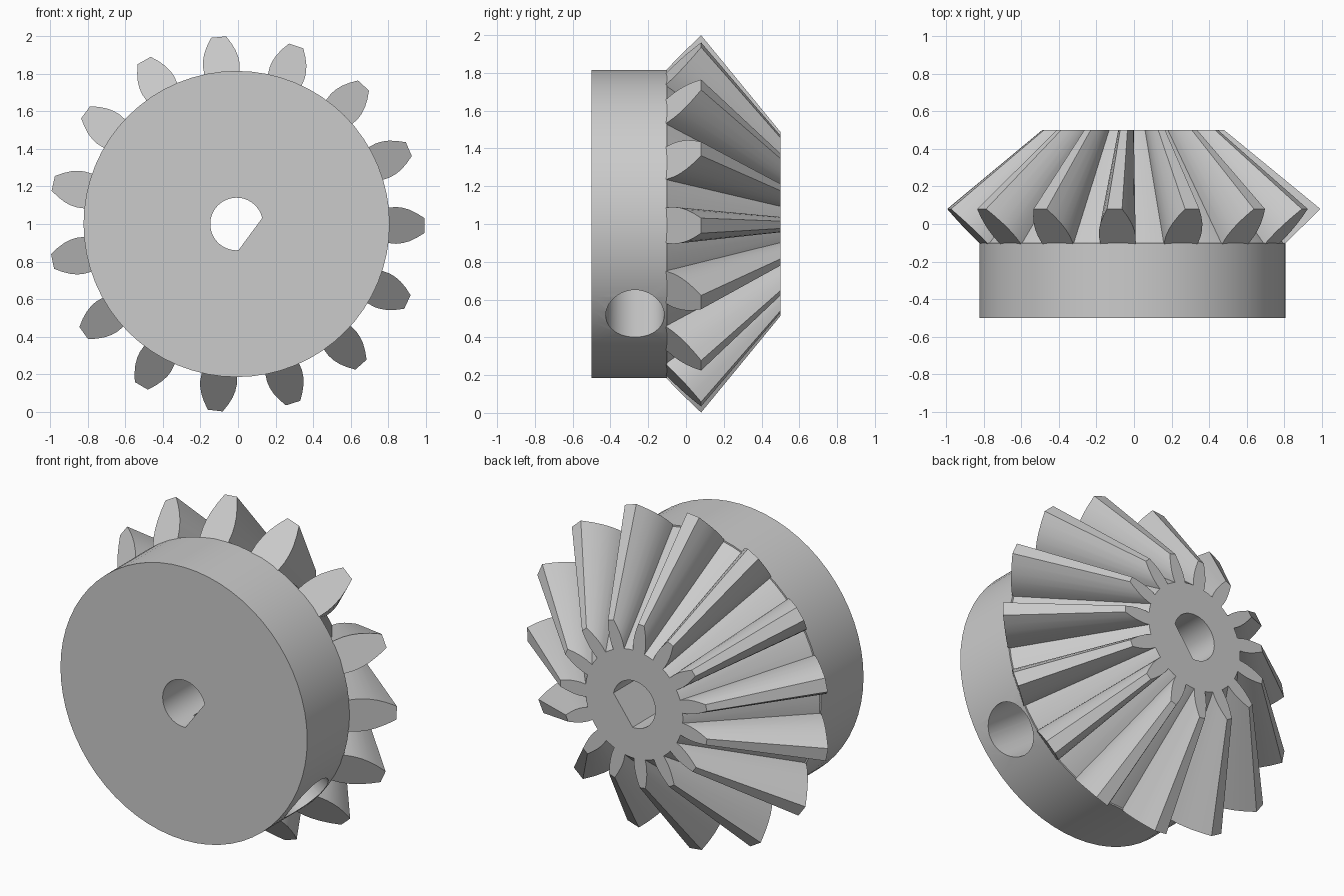
import bpy, bmesh
from math import sin, cos, pi, radians
from mathutils import Matrix, Vector

cube = bpy.data.objects.get("Cube")
if cube:
    bpy.data.objects.remove(cube)

CENTRE = Vector((-0.0075, 0, 1.0))
APEX_Y, FACE_Y = 0.9, 0.5          # cone apex and small end of the gear
TEETH, PHASE = 15, radians(-0.5)
FLAT_ANGLE = radians(-36.4)        # direction of bore flat and screw hole

steel = bpy.data.materials.new("light grey")
steel.use_nodes = True
grey = (0.6, 0.6, 0.6, 1)
steel.diffuse_color = grey
steel.node_tree.nodes["Principled BSDF"].inputs["Base Color"].default_value = grey


def make_object(name, bm):
    bmesh.ops.recalc_face_normals(bm, faces=bm.faces[:])
    mesh = bpy.data.meshes.new(name)
    bm.to_mesh(mesh)
    bm.free()
    mesh.materials.append(steel)
    obj = bpy.data.objects.new(name, mesh)
    obj.location = CENTRE
    bpy.context.collection.objects.link(obj)
    return obj


def bridge(bm, rings):
    """Closed solid through a list of equal point rings."""
    loops = [[bm.verts.new(p) for p in ring] for ring in rings]
    for a, b in zip(loops, loops[1:]):
        for i in range(len(a)):
            j = (i + 1) % len(a)
            bm.faces.new((a[i], a[j], b[j], b[i]))
    bm.faces.new(loops[0])
    bm.faces.new(loops[-1])


def circle(r, y, n=64):
    return [(r * cos(2 * pi * i / n), y, r * sin(2 * pi * i / n)) for i in range(n)]


def select_only(obj):
    bpy.ops.object.select_all(action='DESELECT')
    obj.select_set(True)
    bpy.context.view_layer.objects.active = obj


# Hub disc with the root cone
bm = bmesh.new()
bridge(bm, [circle(r, y) for r, y in
            ((0.815, -0.5), (0.815, -0.1), (0.806, -0.1), (0.322, FACE_Y))])
hub = make_object("gear_hub", bm)

# D-shaped bore cutter: arc closed by the flat
bm = bmesh.new()
half = radians(49.5)
arc = [FLAT_ANGLE + half + (2 * pi - 2 * half) * i / 40 for i in range(41)]
bridge(bm, [[(0.14 * cos(a), y, 0.14 * sin(a)) for a in arc] for y in (-0.7, 0.7)])
bore = make_object("bore_cutter", bm)

# Radial set screw hole cutter, reaching into the bore
bm = bmesh.new()
bmesh.ops.create_cone(bm, cap_ends=True, segments=48, radius1=0.155, radius2=0.155, depth=1.0,
                      matrix=Matrix.Rotation(-FLAT_ANGLE, 4, 'Y')
                      @ Matrix.Translation((0.55, -0.27, 0)) @ Matrix.Rotation(pi / 2, 4, 'Y'))
screw = make_object("screw_hole_cutter", bm)

select_only(hub)
for cutter in (bore, screw):
    mod = hub.modifiers.new(cutter.name, 'BOOLEAN')
    mod.operation, mod.solver, mod.object = 'DIFFERENCE', 'EXACT', cutter
    bpy.ops.object.modifier_apply(modifier=mod.name)
    bpy.data.objects.remove(cutter)

# Straight bevel teeth: flank profile (radius, half width) tapering to the apex
flank = [(0.79, 0.092), (0.815, 0.095), (0.85, 0.098), (0.885, 0.094),
         (0.92, 0.084), (0.96, 0.065), (1.0, 0.04)]
outline = flank + [(r, -w) for r, w in reversed(flank)]
big, small = [], []
for r, w in outline:
    y = -0.1 + (r - 0.815) * 0.18 / 0.185
    s = (APEX_Y - FACE_Y) / (APEX_Y - y)
    big.append(Vector((r, y, w)))
    small.append(Vector((r * s, FACE_Y, w * s)))
bm = bmesh.new()
for k in range(TEETH):
    turn = Matrix.Rotation(-(PHASE + 2 * pi * k / TEETH), 3, 'Y')
    bridge(bm, [[turn @ p for p in ring] for ring in (big, small)])
teeth = make_object("gear_teeth", bm)

for obj in (hub, teeth):
    select_only(obj)
    bpy.ops.object.shade_smooth_by_angle(angle=radians(25))
